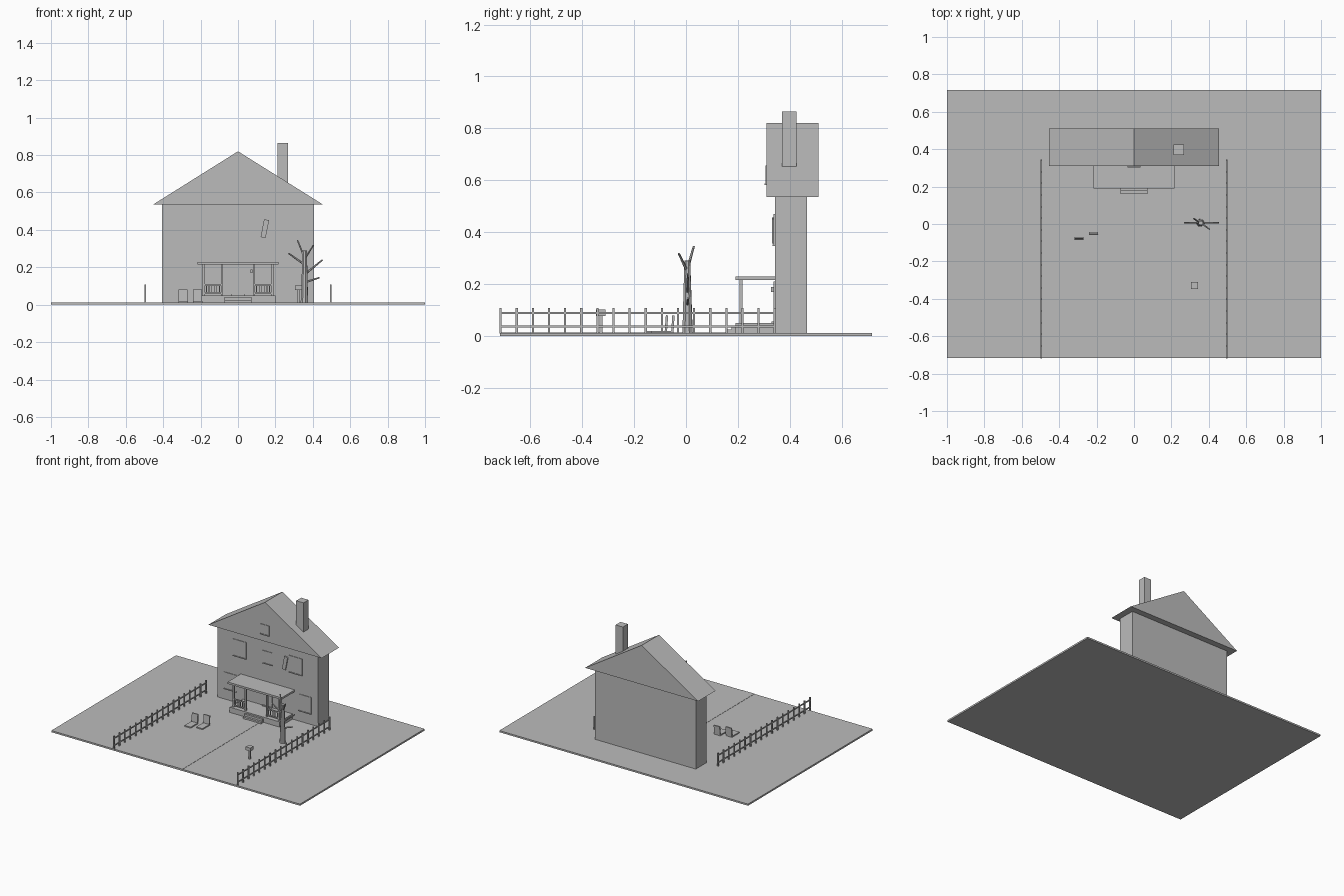
import bpy, bmesh, math
from mathutils import Vector, Matrix

if "Cube" in bpy.data.objects:
    bpy.data.objects.remove(bpy.data.objects["Cube"], do_unlink=True)

GREY = (0.5, 0.5, 0.5, 1)
mat = bpy.data.materials.new("plain grey")
mat.use_nodes = True
mat.diffuse_color = GREY
mat.node_tree.nodes["Principled BSDF"].inputs["Base Color"].default_value = GREY


def finish(name, bm):
    bmesh.ops.recalc_face_normals(bm, faces=bm.faces)
    mesh = bpy.data.meshes.new(name)
    bm.to_mesh(mesh)
    bm.free()
    mesh.materials.append(mat)
    ob = bpy.data.objects.new(name, mesh)
    bpy.context.collection.objects.link(ob)
    return ob


def add_box(bm, x, y, z, turn=None):
    """Box from (low, high) ranges, optionally rotated about its centre."""
    mid = Vector([(r[0] + r[1]) / 2 for r in (x, y, z)])
    size = [r[1] - r[0] for r in (x, y, z)]
    m = Matrix.Translation(mid) @ (turn or Matrix()) @ Matrix.Diagonal((*size, 1))
    bmesh.ops.create_cube(bm, size=1, matrix=m)


def box(name, x, y, z, turn=None):
    bm = bmesh.new()
    add_box(bm, x, y, z, turn)
    return finish(name, bm)


def add_limb(bm, a, b, r1, r2, sides=6):
    """Tapered limb between two points."""
    a, b = Vector(a), Vector(b)
    m = Matrix.Translation((a + b) / 2) @ (b - a).to_track_quat("Z", "Y").to_matrix().to_4x4()
    bmesh.ops.create_cone(bm, cap_ends=True, segments=sides, radius1=r1, radius2=r2,
                          depth=(b - a).length, matrix=m)


TOP = 0.012
WALL = 0.342
GABLE = 0.31

# Ground and path
box("ground", (-1, 1), (-0.716, 0.716), (0, TOP))
box("path", (-0.05, 0.055), (-0.716, 0.165), (TOP - 0.002, TOP + 0.0015))

# House body, gabled roof and chimney
box("house_walls", (-0.405, 0.405), (WALL, 0.466), (TOP, 0.54))
bm = bmesh.new()
gable = [bm.verts.new((x, GABLE, z)) for x, z in ((-0.455, 0.535), (0.455, 0.535), (0, 0.82))]
face = bm.faces.new(gable)
out = bmesh.ops.extrude_face_region(bm, geom=[face])
bmesh.ops.translate(bm, verts=[v for v in out["geom"] if isinstance(v, bmesh.types.BMVert)],
                    vec=(0, 0.2, 0))
finish("gable_roof", bm)
box("chimney", (0.21, 0.268), (0.369, 0.426), (0.65, 0.865))


# Windows: thin pane with a projecting sill
def window(name, x, z, w, h, front):
    bm = bmesh.new()
    add_box(bm, (x - w / 2, x + w / 2), (front - 0.004, front + 0.002), (z, z + h))
    add_box(bm, (x - w / 2, x + w / 2), (front - 0.008, front + 0.002), (z - 0.003, z + 0.003))
    finish(name, bm)


for side, s in (("left", 1), ("right", -1)):
    window(f"upper_window_{side}", 0.225 * s, 0.35, 0.105, 0.12, WALL)
    window(f"lower_window_{side}", 0.3 * s, 0.09, 0.1, 0.12, WALL)
window("middle_window", 0, 0.36, 0.08, 0.09, WALL)
window("attic_window", 0, 0.585, 0.07, 0.072, GABLE)

# Loose shutter hanging beside an upper window
box("loose_shutter", (0.13, 0.157), (0.332, 0.34), (0.358, 0.455),
    Matrix.Rotation(math.radians(11), 4, "Y"))

# Door with step and wall lamp
box("front_door", (-0.038, 0.038), (WALL - 0.005, WALL + 0.002), (0.05, 0.205))
box("door_sill", (-0.038, 0.038), (WALL - 0.012, WALL), (0.05, 0.056))
box("wall_lamp", (0.066, 0.078), (0.328, WALL), (0.17, 0.188))

# Porch deck, roof, posts and steps
box("porch_deck", (-0.2, 0.2), (0.19, WALL), (TOP, 0.05))
box("porch_roof", (-0.217, 0.217), (0.19, WALL), (0.215, 0.229))
for i, (front, height) in enumerate(((0.16, 0.025), (0.176, 0.04))):
    box(f"porch_step_{i + 1}", (-0.073, 0.073), (front, 0.195), (TOP, height))
bm = bmesh.new()
for s in (-1, 1):
    for x in (0.085, 0.183):
        add_box(bm, (x * s - 0.006, x * s + 0.006), (0.206, 0.218), (0.05, 0.216))
finish("porch_posts", bm)

# Porch railings
bm = bmesh.new()
for s in (-1, 1):
    mid = 0.134 * s
    for z in (0.062, 0.106):
        add_box(bm, (mid - 0.049, mid + 0.049), (0.208, 0.216), (z - 0.004, z + 0.004))
    for i in range(6):
        x = mid - 0.035 + 0.014 * i
        add_box(bm, (x - 0.002, x + 0.002), (0.21, 0.214), (0.06, 0.106))
finish("porch_railings", bm)

# Bare tree
bm = bmesh.new()
add_limb(bm, (0.355, 0.006, TOP - 0.002), (0.357, 0.005, 0.29), 0.021, 0.012, 8)
for start, end in (
    ((0.355, 0.006, 0.215), (0.27, 0.007, 0.275)),
    ((0.352, 0.006, 0.26), (0.318, 0.03, 0.345)),
    ((0.36, 0.005, 0.25), (0.403, -0.028, 0.318)),
    ((0.36, 0.006, 0.165), (0.452, 0.007, 0.24)),
    ((0.36, 0.006, 0.12), (0.435, 0.007, 0.145)),
):
    add_limb(bm, start, end, 0.006, 0.004)
finish("bare_tree", bm)

# Mailbox
box("mailbox_post", (0.317, 0.329), (-0.334, -0.322), (TOP, 0.08))
box("mailbox", (0.305, 0.342), (-0.347, -0.31), (0.078, 0.102))

# Garden chairs: low seat and leaning back
for name, x, y in (("outer", -0.293, -0.075), ("inner", -0.216, -0.05)):
    bm = bmesh.new()
    lean = Matrix.Rotation(math.radians(-4), 4, "X")
    add_box(bm, (x - 0.025, x + 0.025), (y - 0.085, y), (TOP, 0.02))
    add_box(bm, (x - 0.024, x + 0.024), (y - 0.005, y + 0.004), (TOP + 0.002, 0.08), lean)
    finish(f"garden_chair_{name}", bm)

# Side fences
POSTS, START, END = 18, -0.714, 0.342
for side, s in (("left", 1), ("right", -1)):
    bm = bmesh.new()
    x = 0.497 * s
    for i in range(POSTS):
        y = START + (END - START) * i / (POSTS - 1)
        add_box(bm, (x - 0.004, x + 0.004), (y - 0.004, y + 0.004), (TOP - 0.002, 0.108))
    for z in (0.037, 0.089):
        add_box(bm, (x - 0.003, x + 0.003), (START, END), (z - 0.004, z + 0.004))
    finish(f"fence_{side}", bm)
